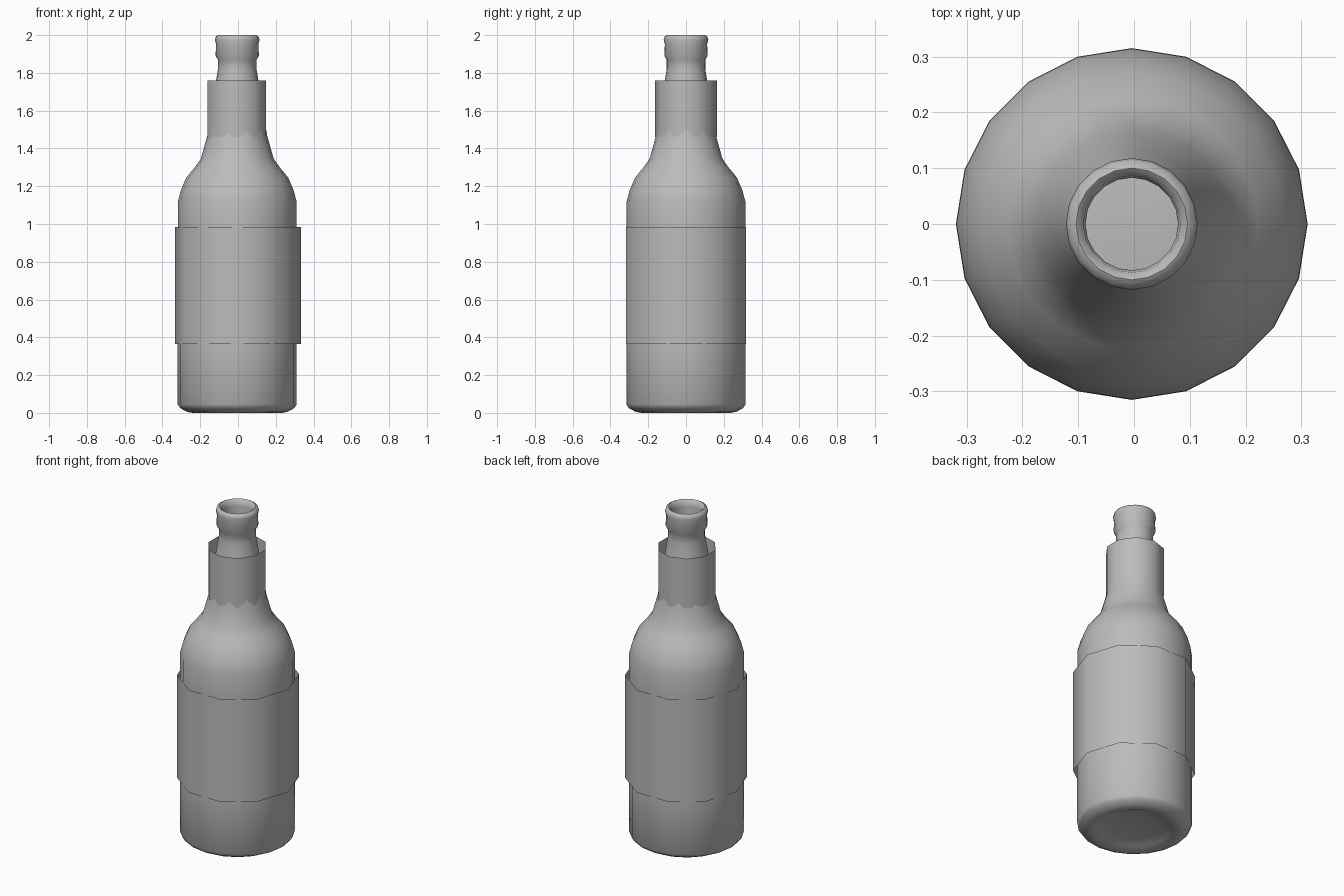
import bpy, bmesh, math

cube = bpy.data.objects.get("Cube")
if cube:
    bpy.data.objects.remove(cube)

grey = bpy.data.materials.new("plain grey")
grey.use_nodes = True
colour = (0.5, 0.5, 0.5, 1)
grey.diffuse_color = colour
grey.node_tree.nodes["Principled BSDF"].inputs["Base Color"].default_value = colour


def lathe(name, profile, sides, turn=0.0, centre_x=0.0, angle=50, cap_start=False):
    """Revolve (radius, height) points around z; optionally close the first ring."""
    bm = bmesh.new()
    rings = []
    for r, z in profile:
        ring = []
        for i in range(sides):
            a = turn + math.tau * i / sides
            ring.append(bm.verts.new((centre_x + r * math.cos(a), r * math.sin(a), z)))
        rings.append(ring)
    for low, high in zip(rings, rings[1:]):
        for i in range(sides):
            j = (i + 1) % sides
            bm.faces.new((low[i], low[j], high[j], high[i]))
    if cap_start:
        bm.faces.new(rings[0][::-1])
    mesh = bpy.data.meshes.new(name)
    bm.to_mesh(mesh)
    bm.free()
    mesh.materials.append(grey)
    obj = bpy.data.objects.new(name, mesh)
    bpy.context.collection.objects.link(obj)
    bpy.ops.object.select_all(action="DESELECT")
    obj.select_set(True)
    bpy.context.view_layer.objects.active = obj
    bpy.ops.object.shade_smooth_by_angle(angle=math.radians(angle))
    return obj


# Glass: recessed base, straight body, rounded shoulder, neck, lip and inner throat
bottle = [
    (0.13, 0.03), (0.20, 0.015), (0.235, 0.0), (0.265, 0.005), (0.302, 0.025),
    (0.315, 0.045), (0.315, 0.36), (0.314, 0.98), (0.314, 1.12), (0.298, 1.18),
    (0.27, 1.245), (0.225, 1.30), (0.193, 1.345), (0.172, 1.42), (0.158, 1.47),
    (0.135, 1.62), (0.112, 1.76), (0.102, 1.82), (0.102, 1.87), (0.115, 1.89),
    (0.112, 1.95), (0.118, 1.975), (0.113, 1.993), (0.10, 2.0), (0.087, 1.99),
    (0.083, 1.96), (0.083, 1.75),
]
lathe("bottle", bottle, 20, centre_x=-0.004, cap_start=True)

# Paper sleeves: open ten-sided tubes
lathe("body_label", [(0.334, 0.365), (0.334, 0.985)], 10)
lathe("neck_label", [(0.163, 1.46), (0.163, 1.76)], 10,
      turn=math.pi / 2, centre_x=-0.006)
